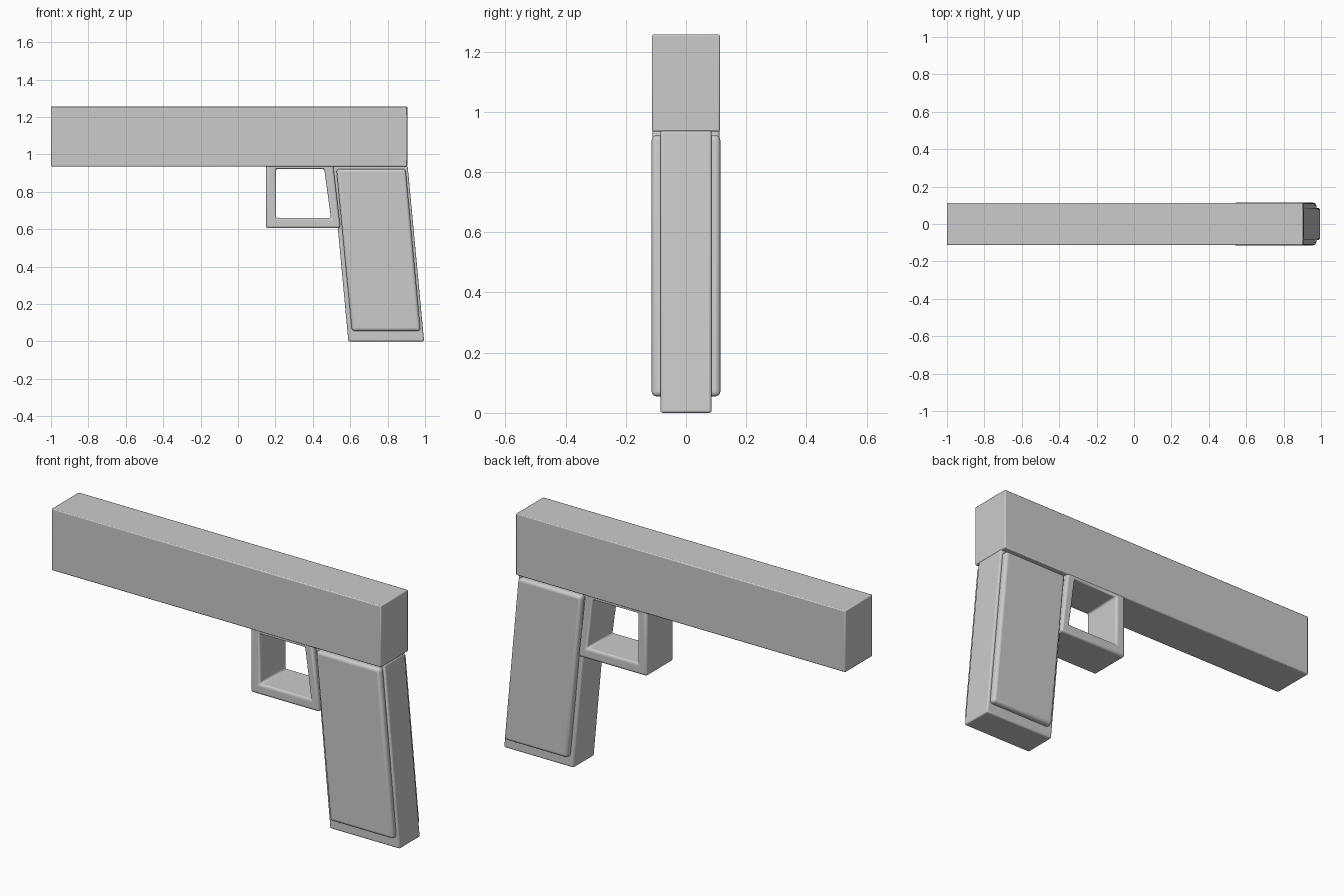
import bpy, bmesh

if "Cube" in bpy.data.objects:
    bpy.data.objects.remove(bpy.data.objects["Cube"])


def finish(name, bm, bevel, segments):
    bmesh.ops.recalc_face_normals(bm, faces=bm.faces)
    mesh = bpy.data.meshes.new(name)
    bm.to_mesh(mesh)
    bm.free()
    ob = bpy.data.objects.new(name, mesh)
    bpy.context.collection.objects.link(ob)
    mod = ob.modifiers.new("Bevel", 'BEVEL')
    mod.width = bevel
    mod.segments = segments
    mod.limit_method = 'ANGLE'
    bpy.ops.object.select_all(action='DESELECT')
    ob.select_set(True)
    bpy.context.view_layer.objects.active = ob
    bpy.ops.object.shade_smooth_by_angle()
    return ob


def prism(name, profile, y0, y1, bevel, segments=3):
    """Extrude an x-z outline from y0 to y1."""
    bm = bmesh.new()
    a = [bm.verts.new((x, y0, z)) for x, z in profile]
    b = [bm.verts.new((x, y1, z)) for x, z in profile]
    bm.faces.new(a)
    bm.faces.new(b[::-1])
    for i in range(len(a)):
        j = (i + 1) % len(a)
        bm.faces.new((a[i], b[i], b[j], a[j]))
    return finish(name, bm, bevel, segments)


def frame(name, outer, inner, y0, y1, bevel, segments=3):
    """Extrude the band between two matching x-z outlines."""
    bm = bmesh.new()
    loops = [[bm.verts.new((x, y, z)) for x, z in p]
             for p, y in ((outer, y0), (outer, y1), (inner, y1), (inner, y0))]
    n = len(outer)
    for k in range(4):
        p, q = loops[k], loops[(k + 1) % 4]
        for i in range(n):
            j = (i + 1) % n
            bm.faces.new((p[i], p[j], q[j], q[i]))
    return finish(name, bm, bevel, segments)


# Long upper body
prism("upper_body", [(-1, .935), (.905, .935), (.905, 1.257), (-1, 1.257)],
      -.113, .113, .005, 2)

# Slanted handle core
prism("handle", [(.59, 0), (.995, 0), (.907, .938), (.503, .938)],
      -.085, .085, .008)

# Raised side panels on both faces of the handle
panel = [(.609, .055), (.976, .055), (.896, .922), (.526, .922)]
for name, s in (("panel_front", -1), ("panel_back", 1)):
    prism(name, panel, s * .07, s * .114, .016, 4)

# Loop below the body
frame("finger_loop",
      [(.15, .605), (.548, .605), (.508, .945), (.15, .945)],
      [(.203, .66), (.497, .66), (.461, .922), (.203, .922)],
      -.111, .111, .018, 4)
